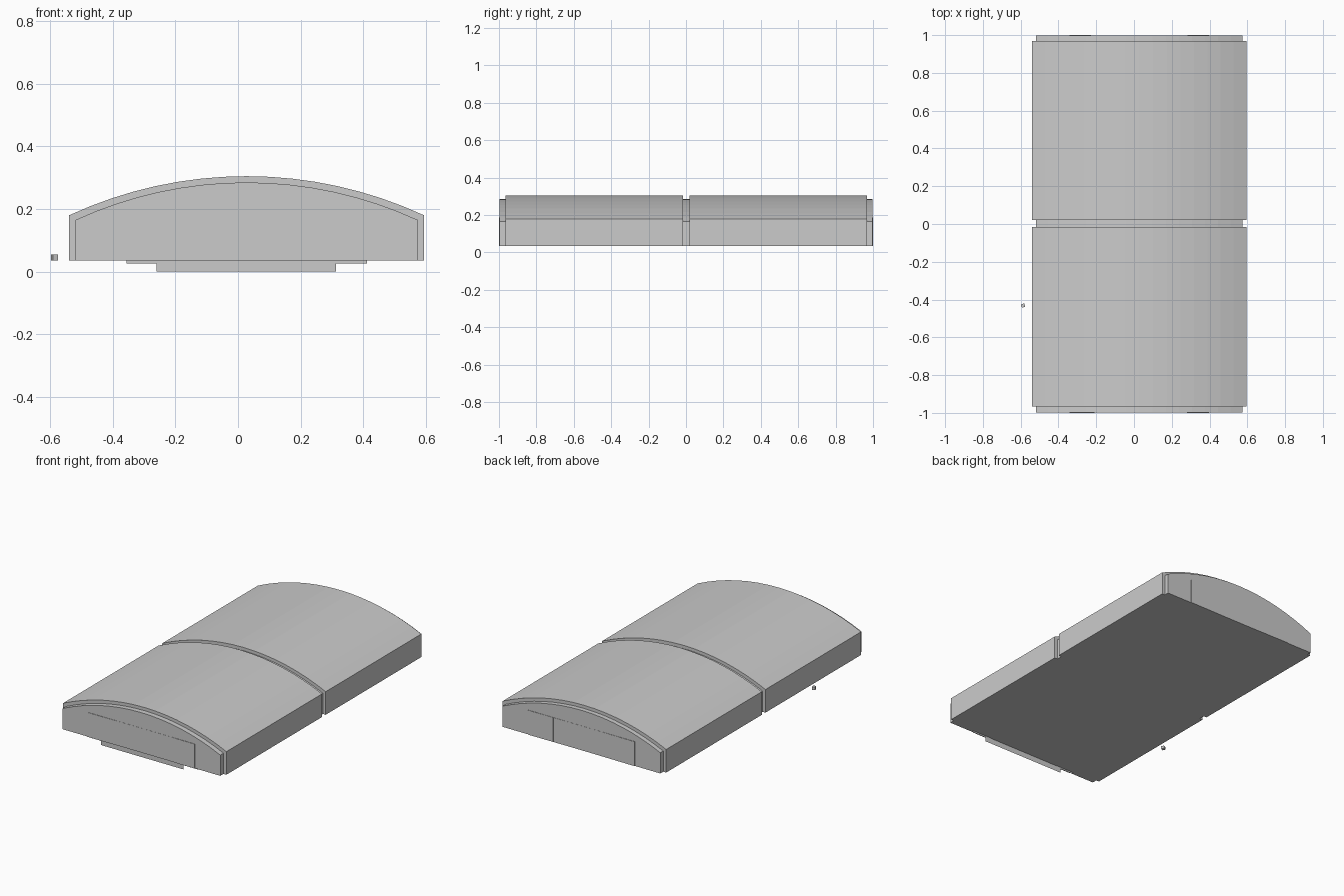
import bpy, bmesh, math

if "Cube" in bpy.data.objects:
    bpy.data.objects.remove(bpy.data.objects["Cube"])

CX = 0.0275      # hall centre line
BASE = 0.035     # underside of the hall

gray = bpy.data.materials.new("light gray")
gray.diffuse_color = (0.6, 0.6, 0.6, 1)
gray.use_nodes = True
gray.node_tree.nodes["Principled BSDF"].inputs["Base Color"].default_value = gray.diffuse_color


def finish(name, bm):
    bmesh.ops.recalc_face_normals(bm, faces=bm.faces)
    mesh = bpy.data.meshes.new(name)
    bm.to_mesh(mesh)
    bm.free()
    mesh.materials.append(gray)
    obj = bpy.data.objects.new(name, mesh)
    bpy.context.collection.objects.link(obj)
    return obj


def vault(name, half, eave, crest, y0, y1, segments=16):
    """Solid hall section: straight walls under a shallow circular arc."""
    rise = crest - eave
    radius = (half ** 2 + rise ** 2) / (2 * rise)
    sweep = math.asin(half / radius)
    points = [(CX - half, BASE)]
    for i in range(segments + 1):
        a = sweep * (2 * i / segments - 1)
        points.append((CX + radius * math.sin(a),
                       crest - radius + radius * math.cos(a)))
    points.append((CX + half, BASE))
    bm = bmesh.new()
    face = bm.faces.new([bm.verts.new((x, y0, z)) for x, z in points])
    out = bmesh.ops.extrude_face_region(bm, geom=[face])
    verts = [g for g in out["geom"] if isinstance(g, bmesh.types.BMVert)]
    bmesh.ops.translate(bm, verts=verts, vec=(0, y1 - y0, 0))
    return finish(name, bm)


def box(name, x0, x1, y0, y1, z0, z1):
    bm = bmesh.new()
    bmesh.ops.create_cube(bm, size=1)
    bmesh.ops.scale(bm, verts=bm.verts, vec=(x1 - x0, y1 - y0, z1 - z0))
    bmesh.ops.translate(bm, verts=bm.verts,
                        vec=((x0 + x1) / 2, (y0 + y1) / 2, (z0 + z1) / 2))
    return finish(name, bm)


def sheet(name, x0, x1, y, z0, z1):
    bm = bmesh.new()
    bm.faces.new([bm.verts.new(p) for p in
                  ((x0, y, z0), (x1, y, z0), (x1, y, z1), (x0, y, z1))])
    return finish(name, bm)


# Inner hall and the two outer roof shells
vault("inner_hall", 0.5475, 0.165, 0.285, -0.997, 0.997)
vault("front_shell", 0.5675, 0.18, 0.305, -0.965, -0.017)
vault("back_shell", 0.5675, 0.18, 0.305, 0.02, 0.968)

# Front door: wide centre leaf between stepped side leaves
front = [-0.342, -0.21, -0.148, 0.258, 0.28, 0.398]
for i, depth in enumerate((0.003, 0.002, 0.001, 0.002, 0.003)):
    box(f"front_door_leaf_{i}", front[i], front[i + 1],
        -0.997 - depth, -0.99, BASE, 0.188)

# Back door: telescoping leaves, symmetric about the centre
steps = [0, 0.14, 0.195, 0.255, 0.31, 0.37]
for side in (-1, 1):
    for i in range(5):
        xs = sorted((CX + side * steps[i], CX + side * steps[i + 1]))
        box(f"back_door_leaf_{side}_{i}", xs[0], xs[1],
            0.99, 0.9975 + 0.0005 * (i + 1), BASE, 0.188)

# Thin aprons under the front door
sheet("front_apron", -0.26, 0.313, -0.985, 0, 0.04)
sheet("left_door_rail", -0.357, -0.22, -0.983, 0.025, 0.04)
sheet("right_door_rail", 0.27, 0.412, -0.983, 0.025, 0.04)

# Small post box standing beside the hall
post = box("side_box", -0.009, 0.009, -0.009, 0.009, 0.035, 0.054)
post.location = (-0.587, -0.432, 0)
post.rotation_euler.z = math.radians(20)
